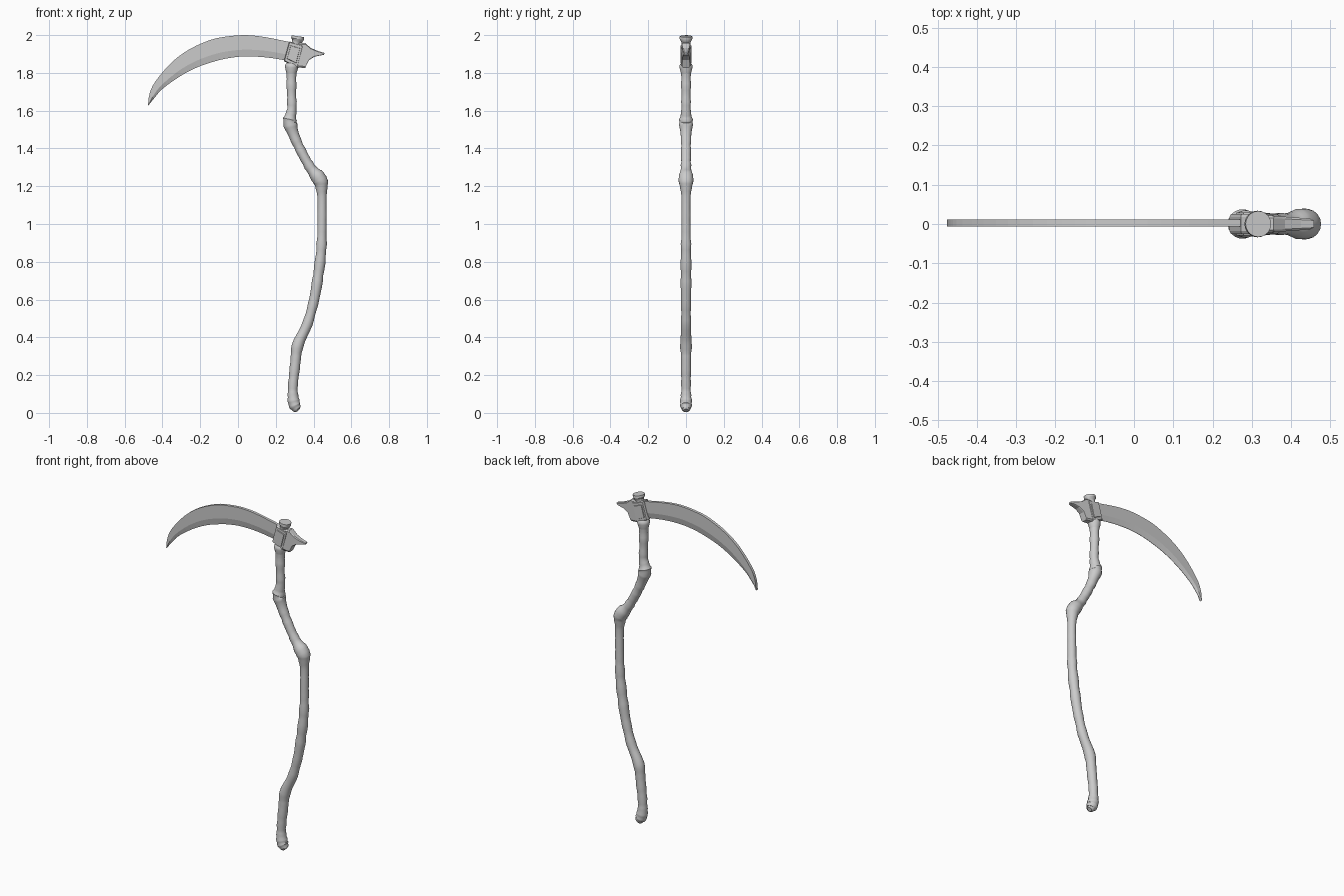
import bpy, bmesh, math, random
from mathutils import Vector

if "Cube" in bpy.data.objects:
    bpy.data.objects.remove(bpy.data.objects["Cube"])

random.seed(4)


def make_object(name, verts, faces, smooth=None):
    mesh = bpy.data.meshes.new(name)
    mesh.from_pydata([tuple(v) for v in verts], [], faces)
    bm = bmesh.new()
    bm.from_mesh(mesh)
    bmesh.ops.remove_doubles(bm, verts=bm.verts, dist=1e-5)
    bmesh.ops.recalc_face_normals(bm, faces=bm.faces)
    bm.to_mesh(mesh)
    bm.free()
    obj = bpy.data.objects.new(name, mesh)
    bpy.context.collection.objects.link(obj)
    if smooth:
        bpy.ops.object.select_all(action='DESELECT')
        obj.select_set(True)
        bpy.context.view_layer.objects.active = obj
        bpy.ops.object.shade_smooth_by_angle(angle=math.radians(smooth))
    return obj


def loft(name, rings, smooth=None):
    """Skin equal-sized closed rings and cap both ends."""
    n = len(rings[0])
    verts = [v for r in rings for v in r]
    faces = [(i * n + j, i * n + (j + 1) % n, (i + 1) * n + (j + 1) % n, (i + 1) * n + j)
             for i in range(len(rings) - 1) for j in range(n)]
    faces += [tuple(range(n)), tuple(range(len(verts) - n, len(verts)))]
    return make_object(name, verts, faces, smooth)


def spline(points, steps):
    """Smooth curve through the points (any dimension)."""
    pts = [Vector(p) for p in points]
    pts = [pts[0] * 2 - pts[1]] + pts + [pts[-1] * 2 - pts[-2]]
    out = []
    for a, b, c, d in zip(pts, pts[1:], pts[2:], pts[3:]):
        for s in range(steps):
            t = s / steps
            out.append(0.5 * (2 * b + (c - a) * t + (2 * a - 5 * b + 4 * c - d) * t * t
                              + (3 * b - a - 3 * c + d) * t ** 3))
    return out + [pts[-2]]


def tube(name, stations, sides, jitter=0.0, smooth=40):
    """Round tube in the xz plane; stations are (x, z, radius)."""
    rings = []
    for i, s in enumerate(stations):
        p, q = stations[max(i - 1, 0)], stations[min(i + 1, len(stations) - 1)]
        d = Vector((q[0] - p[0], 0, q[1] - p[1])).normalized()
        d.rotate(Vector((0, 0, 1)).rotation_difference(
            Vector((random.uniform(-2, 2) * jitter, 0, 1)).normalized()))
        u, v = Vector((d.z, 0, -d.x)), Vector((0, 1, 0))
        r = s[2] * (1 + random.uniform(-jitter, jitter))
        rings.append([Vector((s[0], 0, s[1])) + r * (math.cos(a) * u + math.sin(a) * v)
                      for a in (2 * math.pi * k / sides for k in range(sides))])
    return loft(name, rings, smooth)


def plate(name, outline, half, rim):
    """Solid from an xz outline; half(x) is the y half-depth, rim the chamfer."""
    c = sum((Vector(p) for p in outline), Vector((0, 0))) / len(outline)
    rings = []
    for side, shrink, depth in ((-1, rim, 1), (-1, 0, .7), (1, 0, .7), (1, rim, 1)):
        ring = []
        for p in outline:
            q = Vector(p).lerp(c, shrink)
            ring.append((q.x, side * depth * half(q.x), q.y))
        rings.append(ring)
    return loft(name, rings)


# Gnarled wooden handle with knots at the bends
path = [(.318, .012, .014), (.308, .027, .027), (.295, .06, .031), (.29, .13, .026),
        (.303, .26, .027), (.317, .36, .031), (.367, .47, .027), (.403, .60, .027),
        (.425, .73, .027), (.441, .865, .027), (.445, 1.02, .025), (.444, 1.17, .027),
        (.434, 1.232, .040), (.385, 1.295, .028), (.337, 1.38, .026), (.298, 1.465, .027),
        (.275, 1.54, .036), (.285, 1.61, .025), (.283, 1.71, .026), (.283, 1.80, .026)]
tube("handle", spline(path, 5), 18, jitter=.075)

# Ring where the handle meets the head
tube("handle_ring", [(.283, 1.795, .026), (.284, 1.828, .035), (.285, 1.84, .035),
                     (.287, 1.85, .027)], 18)

# Curved blade: pairs of (spine x, spine z, edge x, edge z)
pairs = [(.29, 1.96, .28, 1.862), (.14, 1.99, .15, 1.882), (.035, 2.0, .035, 1.887),
         (-.07, 1.991, -.05, 1.878), (-.15, 1.973, -.12, 1.862), (-.257, 1.925, -.215, 1.83),
         (-.352, 1.855, -.31, 1.78), (-.437, 1.755, -.40, 1.715),
         (-.468, 1.69, -.444, 1.665), (-.477, 1.625, -.4755, 1.627)]
rings = []
for ox, oz, ix, iz in spline([Vector(p) for p in pairs], 3):
    bx, bz = ix + .32 * (ox - ix), iz + .32 * (oz - iz)
    y, t = .0025, .0085
    rings.append([(ox, y - t, oz), (bx, y - t, bz), (ix, y - .001, iz),
                  (ix, y + .001, iz), (bx, y + t, bz), (ox, y + t, oz)])
loft("blade", rings)

# Collar clamping the blade, with a raised panel on each face
collar = [(.272, 1.967), (.345, 1.945), (.315, 1.828), (.243, 1.862)]
plate("collar", collar, lambda x: .025, .08)
centre = sum((Vector(p) for p in collar), Vector((0, 0))) / 4
plate("collar_panel", [Vector(p).lerp(centre, .3) for p in collar], lambda x: .029, .08)

# Beaked spike behind the collar
beak = [(.30, 1.957), (.355, 1.958), (.385, 1.932), (.425, 1.915), (.458, 1.906),
        (.456, 1.896), (.405, 1.886), (.375, 1.867), (.355, 1.825), (.31, 1.83)]
plate("rear_spike", beak, lambda x: .025 - .012 * max(0, x - .30) / .16, .12)

# Flared cap on top of the head
tube("top_cap", [(.306, 1.94, .024), (.309, 1.960, .024), (.313, 1.968, .027),
                 (.315, 1.980, .034), (.317, 1.994, .033)], 20, smooth=30)
